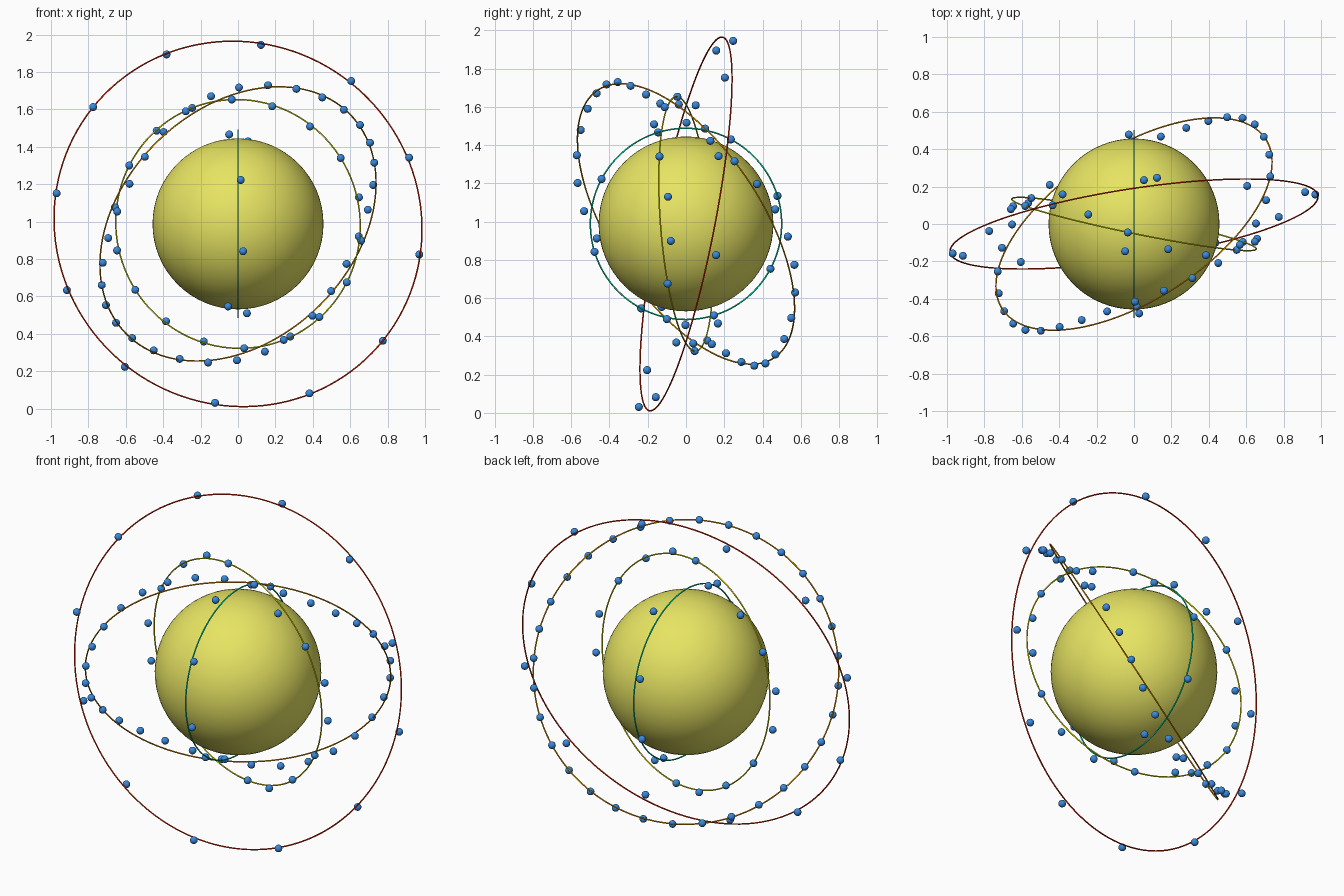
import bpy
import bmesh
from math import cos, sin, radians, tau
from mathutils import Vector, Matrix

cube = bpy.data.objects.get("Cube")
if cube:
    bpy.data.objects.remove(cube, do_unlink=True)

CENTRE = Vector((0, 0, 0.988))
BEAD_RADIUS = 0.021
TUBE_RADIUS = 0.004
WAVE = 0.055


def material(name, rgb):
    mat = bpy.data.materials.new(name)
    mat.use_nodes = True
    mat.diffuse_color = (*rgb, 1)
    mat.node_tree.nodes["Principled BSDF"].inputs["Base Color"].default_value = (*rgb, 1)
    return mat


def add_object(name, bm, mat):
    for face in bm.faces:
        face.smooth = True
    mesh = bpy.data.meshes.new(name)
    bm.to_mesh(mesh)
    bm.free()
    mesh.materials.append(mat)
    obj = bpy.data.objects.new(name, mesh)
    obj.location = CENTRE
    bpy.context.collection.objects.link(obj)


def ring_axes(normal):
    # n is the ring axis, u points to the highest point of the ring
    n = Vector(normal).normalized()
    u = (Vector((0, 0, 1)) - n * n.z).normalized()
    return n, u, n.cross(u)


def add_ring(name, normal, radius, mat, segments=128, sides=8):
    n, u, v = ring_axes(normal)
    bm = bmesh.new()
    loops = []
    for i in range(segments):
        a = tau * i / segments
        out = u * cos(a) + v * sin(a)
        loops.append([bm.verts.new(out * (radius + TUBE_RADIUS * cos(tau * j / sides))
                                   + n * TUBE_RADIUS * sin(tau * j / sides))
                      for j in range(sides)])
    for i in range(segments):
        p, q = loops[i], loops[(i + 1) % segments]
        for j in range(sides):
            k = (j + 1) % sides
            bm.faces.new((p[j], q[j], q[k], p[k]))
    bmesh.ops.recalc_face_normals(bm, faces=bm.faces)
    add_object(name, bm, mat)


def add_beads(name, normal, radius, count, start, phase, mat):
    # beads are evenly spaced and weave across the ring in three waves
    n, u, v = ring_axes(normal)
    bm = bmesh.new()
    for i in range(count):
        a = radians(start) + tau * i / count
        pos = (u * cos(a) + v * sin(a)) * radius + n * WAVE * cos(3 * a + radians(phase))
        bmesh.ops.create_uvsphere(bm, u_segments=20, v_segments=12, radius=BEAD_RADIUS,
                                  matrix=Matrix.Translation(pos))
    add_object(name, bm, mat)


yellow = material("soft yellow", (0.80, 0.78, 0.125))
blue = material("bead blue", (0.04, 0.25, 0.72))
teal = material("ring green", (0.0, 0.85, 0.45))
olive = material("ring yellow", (0.85, 0.85, 0.0))
amber = material("ring orange", (0.90, 0.36, 0.0))
red = material("ring red", (0.85, 0.02, 0.0))

# Central ball
ball = bmesh.new()
bmesh.ops.create_uvsphere(ball, u_segments=64, v_segments=32, radius=0.457)
add_object("central_ball", ball, yellow)

# Rings: name, axis, radius, bead count, first bead angle, wave phase, colour
rings = [
    ("inner", (1, 0, 0), 0.5, 8, 17, 99, teal),
    ("second", (0.2, 0.977, 0.075), 0.667, 18, -2, 97, olive),
    ("third", (-0.473, 0.735, 0.484), 0.838, 32, -4, 80, amber),
    ("outer", (-0.15, 0.971, -0.19), 0.995, 12, 9.2, 17, red),
]
for label, axis, radius, count, start, phase, mat in rings:
    add_ring(label + "_ring", axis, radius, mat)
    add_beads(label + "_ring_beads", axis, radius, count, start, phase, blue)
